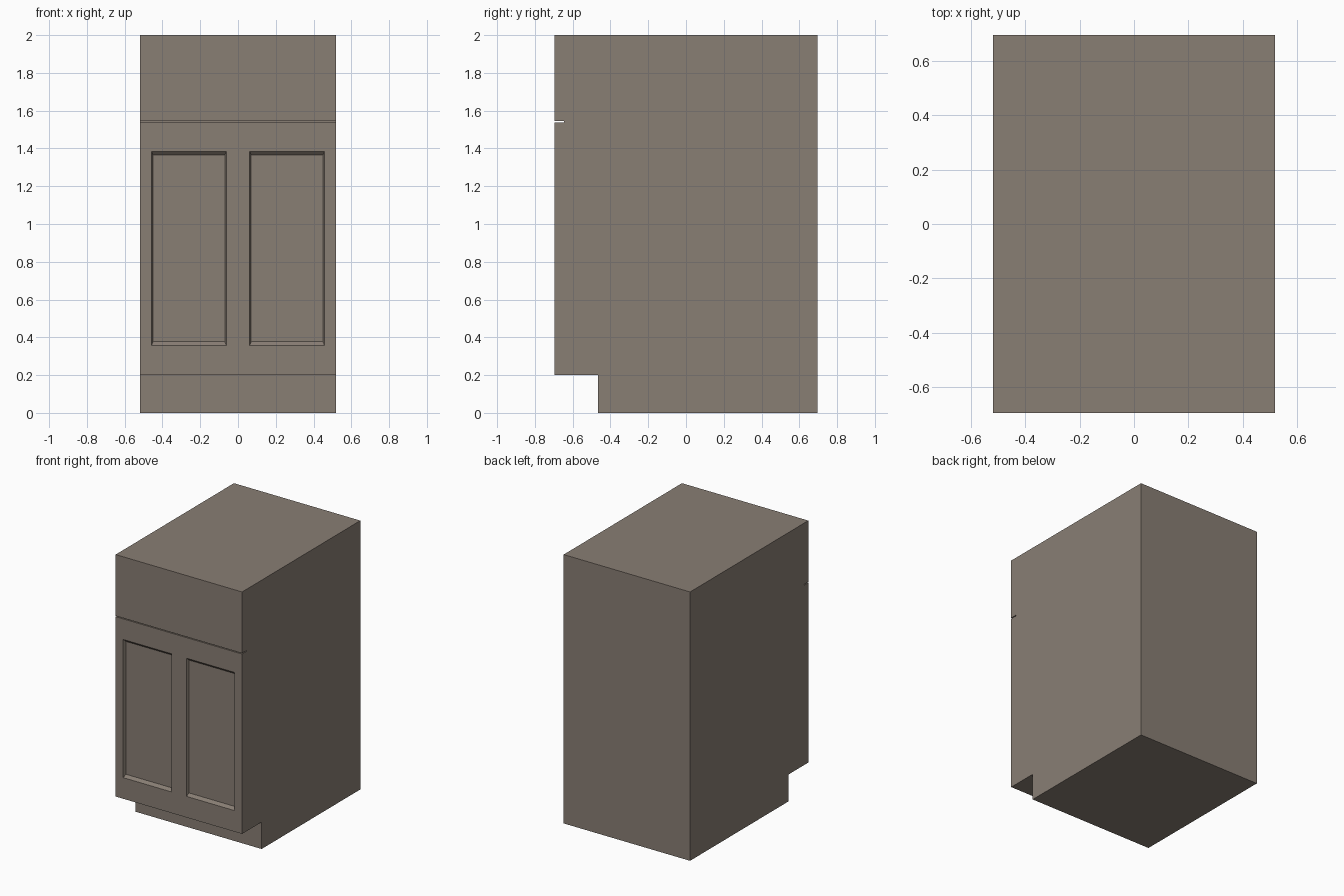
import bpy, bmesh

if "Cube" in bpy.data.objects:
    bpy.data.objects.remove(bpy.data.objects["Cube"])

W, D, H = 0.52, 0.695, 2.0      # half width, half depth, height
KICK_Y, KICK_Z = -0.465, 0.2    # toe kick recess
GAP_Z, GAP_H, GAP_D = 1.538, 0.006, 0.05  # slit under the drawer front


def make_object(name, bm):
    bmesh.ops.recalc_face_normals(bm, faces=bm.faces)
    mesh = bpy.data.meshes.new(name)
    bm.to_mesh(mesh)
    bm.free()
    ob = bpy.data.objects.new(name, mesh)
    bpy.context.collection.objects.link(ob)
    return ob


def loft(name, ring_a, ring_b):
    """Closed solid between two matching outlines."""
    bm = bmesh.new()
    a = [bm.verts.new(p) for p in ring_a]
    b = [bm.verts.new(p) for p in ring_b]
    bm.faces.new(a)
    bm.faces.new(b[::-1])
    n = len(a)
    for i in range(n):
        j = (i + 1) % n
        bm.faces.new((a[i], b[i], b[j], a[j]))
    return make_object(name, bm)


def rect(x0, x1, z0, z1, y):
    return [(x0, y, z0), (x1, y, z0), (x1, y, z1), (x0, y, z1)]


# Cabinet body: side profile with toe kick and drawer slit, run across the width
profile = [(KICK_Y, 0), (D, 0), (D, H), (-D, H),
           (-D, GAP_Z + GAP_H), (-D + GAP_D, GAP_Z + GAP_H),
           (-D + GAP_D, GAP_Z), (-D, GAP_Z),
           (-D, KICK_Z), (KICK_Y, KICK_Z)]
body = loft("cabinet_body", [(-W, y, z) for y, z in profile],
            [(W, y, z) for y, z in profile])

# Door panels: recesses with sloped edges, cut on both sides
depth, side, ledge, over = 0.02, 0.008, 0.02, 0.5
x0, x1, z0, z1 = 0.062, 0.458, 0.357, 1.385
dx, dz = side * over, ledge * over     # continue the slope in front of the door
for sign in (-1, 1):
    outer = rect(sign * (x0 - dx), sign * (x1 + dx), z0 - dz, z1 + dz, -D - depth * over)
    inner = rect(sign * (x0 + side), sign * (x1 - side), z0 + ledge, z1 - ledge, -D + depth)
    cutter = loft("door_recess_cutter", outer, inner)
    cutter.hide_render = True
    mod = body.modifiers.new("door_recess", 'BOOLEAN')
    mod.operation = 'DIFFERENCE'
    mod.solver = 'EXACT'
    mod.object = cutter
    bpy.context.view_layer.objects.active = body
    bpy.ops.object.modifier_apply(modifier=mod.name)
    bpy.data.objects.remove(cutter, do_unlink=True)

# Grey-brown paint
paint = bpy.data.materials.new("cabinet_paint")
paint.diffuse_color = (0.25, 0.21, 0.175, 1)
paint.use_nodes = True
paint.node_tree.nodes["Principled BSDF"].inputs["Base Color"].default_value = paint.diffuse_color
body.data.materials.clear()
body.data.materials.append(paint)
